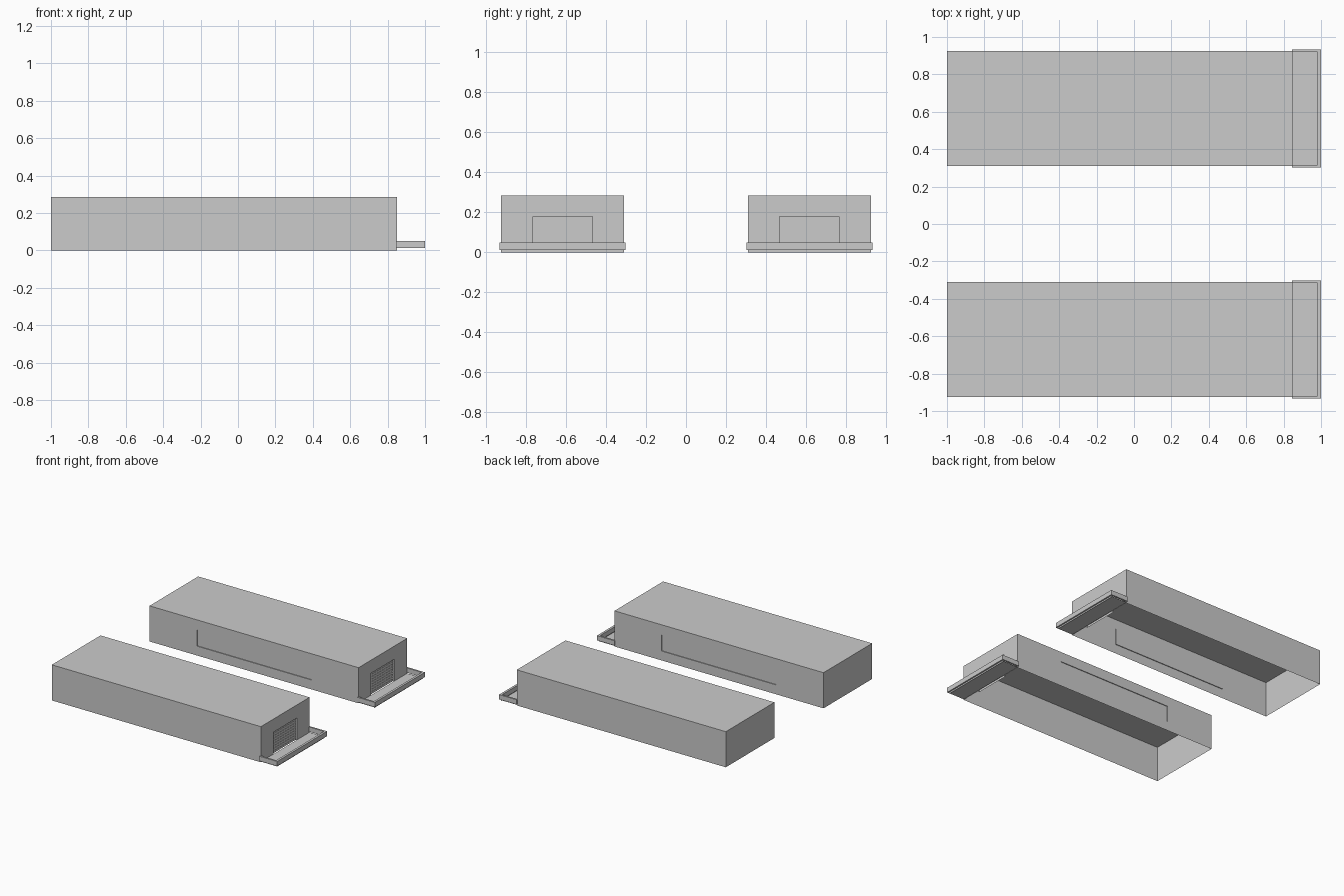
import bpy, bmesh
from mathutils import Vector

if "Cube" in bpy.data.objects:
    bpy.data.objects.remove(bpy.data.objects["Cube"])

X0, X1 = -1.0, 0.85          # hall length
Y0, Y1 = 0.31, 0.925         # hall width (the +y one; the other is mirrored)
H = 0.285


def finish(name, bm):
    """Make an object from bm and mirror it to the -y side."""
    bmesh.ops.remove_doubles(bm, verts=bm.verts, dist=1e-5)
    me = bpy.data.meshes.new(name)
    bm.to_mesh(me)
    bm.free()
    ob = bpy.data.objects.new(name, me)
    bpy.context.collection.objects.link(ob)
    mod = ob.modifiers.new("Mirror", 'MIRROR')
    mod.use_axis = (False, True, False)
    mod.use_mirror_merge = False
    return ob


def face(bm, *pts):
    return bm.faces.new([bm.verts.new(p) for p in pts])


def recessed_wall(bm, place, us, zs, depth, back=True):
    """Wall of grid cells with the (1, k) cell sunk in; place(u, z, d) maps to 3D."""
    hole = 1 if len(zs) == 4 else 0
    for i in range(3):
        for j in range(len(zs) - 1):
            c = [(us[i], zs[j]), (us[i + 1], zs[j]), (us[i + 1], zs[j + 1]), (us[i], zs[j + 1])]
            if (i, j) != (1, hole):
                face(bm, *[place(u, z, 0) for u, z in c])
                continue
            if back:
                face(bm, *[place(u, z, depth) for u, z in c])
            for k in range(4):
                if hole == 0 and k == 0:
                    continue          # door has no sill
                a, b = c[k], c[(k + 1) % 4]
                face(bm, place(*a, 0), place(*b, 0), place(*b, depth), place(*a, depth))


# Hall shell: open below, window strip on the inner side, doorway at the end
bm = bmesh.new()
face(bm, (X0, Y0, H), (X1, Y0, H), (X1, Y1, H), (X0, Y1, H))
face(bm, (X1, Y1, 0), (X0, Y1, 0), (X0, Y1, H), (X1, Y1, H))
face(bm, (X0, Y1, 0), (X0, Y0, 0), (X0, Y0, H), (X0, Y1, H))
recessed_wall(bm, lambda u, z, d: (u, Y0 + d, z),
              [X0, -0.58, 0.435, X1], [0, 0.075, 0.205, H], 0.006)
recessed_wall(bm, lambda u, z, d: (X1 - d, u, z),
              [Y0, 0.467, 0.765, Y1], [0, 0.18, H], 0.015, back=False)
finish("hall_shell", bm)

# Roller door with shallow slats
bm = bmesh.new()
n = 9
prof = []
for i in range(n):
    z = i * 0.02
    prof += [(X1 - 0.015, z), (X1 - 0.015, z + 0.017), (X1 - 0.017, z + 0.017), (X1 - 0.017, z + 0.02)]
for (xa, za), (xb, zb) in zip(prof, prof[1:]):
    face(bm, (xa, 0.467, za), (xa, 0.765, za), (xb, 0.765, zb), (xb, 0.467, zb))
finish("roller_door", bm)

# Loading tray rim: U-shaped outline raised just off the ground
bm = bmesh.new()
xa, xb, ya, yb, t = 0.845, 1.0, 0.302, 0.934, 0.014
outline = [(xa, ya), (xb, ya), (xb, yb), (xa, yb),
           (xa, yb - t), (xb - 0.018, yb - t), (xb - 0.018, ya + t), (xa, ya + t)]
f = face(bm, *[(x, y, 0.012) for x, y in outline])
ext = bmesh.ops.extrude_face_region(bm, geom=[f])
bmesh.ops.translate(bm, vec=Vector((0, 0, 0.038)),
                    verts=[v for v in ext["geom"] if isinstance(v, bmesh.types.BMVert)])
bmesh.ops.recalc_face_normals(bm, faces=bm.faces)
finish("tray_rim", bm)

# Tray floor and the upstand under the rim
bm = bmesh.new()
face(bm, (X1, Y0, 0.005), (0.988, Y0, 0.005), (0.988, Y1, 0.005), (X1, Y1, 0.005))
face(bm, (0.988, Y0, 0), (0.988, Y1, 0), (0.988, Y1, 0.014), (0.988, Y0, 0.014))
finish("tray_floor", bm)
